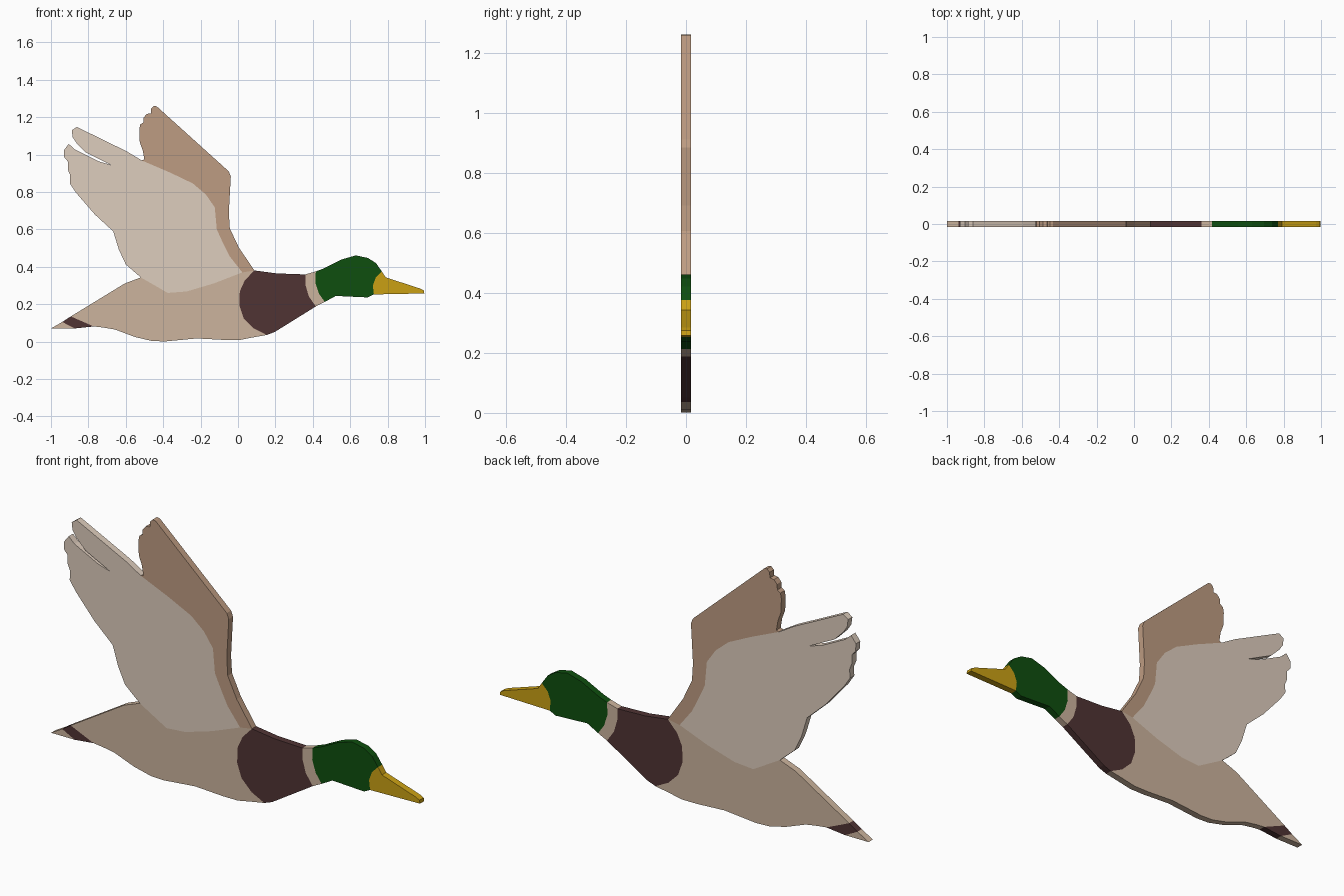
import bpy, bmesh

UNIT = 187.0          # sketch units per model unit
X0, Z0 = 238.2, 342.2  # sketch origin (sketch z runs downward)
HALF = 0.0165         # half plate thickness


def srgb(r, g, b):
    f = lambda c: c / 12.92 if c <= 0.04045 else ((c + 0.055) / 1.055) ** 2.4
    return (f(r / 255), f(g / 255), f(b / 255), 1)


def material(name, rgb):
    m = bpy.data.materials.new(name)
    m.diffuse_color = srgb(*rgb)
    return m


def plate(name, outline, mat):
    """Cut a flat plate of constant thickness from a side outline."""
    bm = bmesh.new()
    verts = [bm.verts.new(((x - X0) / UNIT, -HALF, (Z0 - z) / UNIT)) for x, z in outline]
    face = bm.faces.new(verts)
    ext = bmesh.ops.extrude_face_region(bm, geom=[face], use_keep_orig=True)
    moved = [v for v in ext["geom"] if isinstance(v, bmesh.types.BMVert)]
    bmesh.ops.translate(bm, verts=moved, vec=(0, 2 * HALF, 0))
    bmesh.ops.recalc_face_normals(bm, faces=bm.faces)
    me = bpy.data.meshes.new(name)
    bm.to_mesh(me)
    bm.free()
    me.materials.append(mat)
    ob = bpy.data.objects.new(name, me)
    bpy.context.collection.objects.link(ob)
    return ob


tan = material("tan", (204, 180, 157))
pale = material("pale_tan", (222, 205, 189))
brown = material("wing_brown", (190, 156, 130))
maroon = material("maroon", (80, 52, 52))
green = material("green", (14, 78, 14))
yellow = material("yellow", (202, 160, 20))

# Seams shared by neighbouring parts
wing_root = [(141, 278), (168, 293.5), (187, 292), (214, 284), (242.5, 273)]
wing_front = [(242.5, 273), (230, 257), (222, 241), (217, 230), (215, 208), (206, 195),
              (193, 184), (170, 173), (142, 161)]
chest_seam = [(254.5, 271), (245, 281), (240, 292), (239.5, 306), (244, 319), (254, 329), (267, 335.5)]
ring_seam = [(305.5, 275), (305.5, 285), (309, 297), (316, 307)]
neck_seam = [(316, 272), (315.5, 283), (319, 294), (325, 302.5)]
beak_seam = [(382, 272), (376, 278), (373, 286), (374, 295)]

# Wings
plate("near_wing", wing_root + wing_front[1:] + [
    (127, 152), (77, 127.5), (72, 131), (73, 138), (77, 144), (86, 153), (111, 165.5),
    (99, 162), (83, 154), (75, 150), (69, 144.5), (64, 151), (64.5, 158), (68, 162),
    (68, 170), (70.5, 176), (70, 184), (76, 193), (95, 215), (113.5, 232),
    (119, 250), (126, 265)], pale)
plate("far_wing", wing_front + [
    (144.5, 160), (143, 151), (140, 143), (139.5, 130), (140.5, 125), (143.5, 123),
    (144, 118), (147, 114.5), (151, 114), (151.5, 109), (154, 106.5), (157, 107), (229, 172),
    (231, 177), (229, 213), (230, 229), (239, 248), (254.5, 271)], brown)

# Body and tail
plate("body", wing_root + chest_seam + [
    (253, 338), (240, 340.5), (225, 340.5), (197, 339), (165, 342), (152, 341.5), (135, 337.5),
    (115, 330), (103, 328), (94, 327), (71, 317), (125, 284)], tan)
plate("tail_band", [(71, 317), (94, 327), (75, 329), (62.5, 322.5)], maroon)
plate("tail_tip", [(62.5, 322.5), (75, 329), (51.2, 329)], tan)

# Chest, neck ring, head and beak
plate("chest", chest_seam + [(275, 332.5)] + ring_seam[::-1] + [(277, 274)], maroon)
plate("neck_ring", ring_seam + neck_seam[::-1], tan)
plate("head", neck_seam + [(336, 296.5), (368, 298)] + beak_seam[::-1] + [
    (376, 263.5), (368, 258.5), (356, 256), (342, 260), (324, 269)], green)
plate("beak", beak_seam + [(424.5, 294), (424, 291), (420, 289), (386, 278)], yellow)
